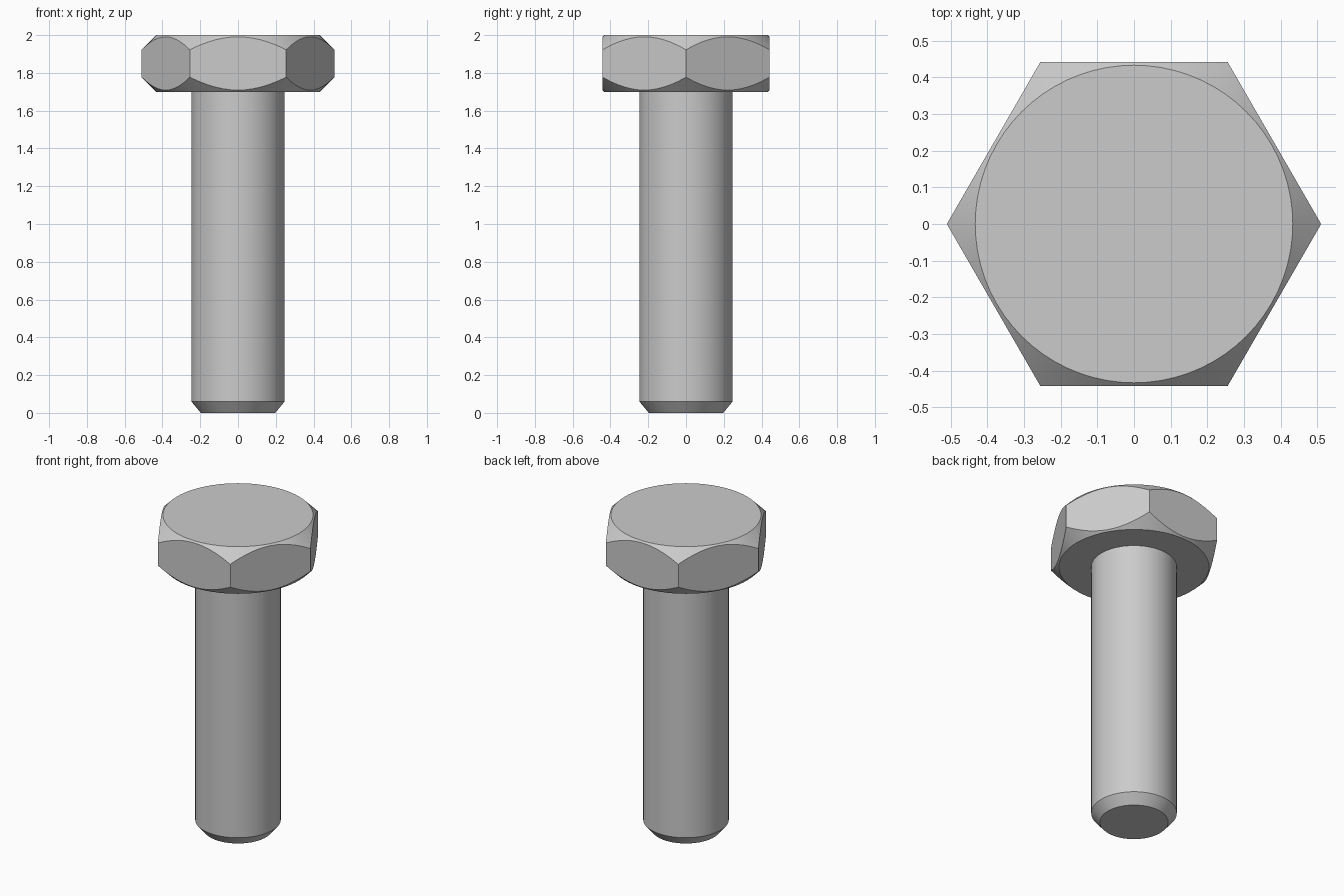
import bpy, bmesh
from math import cos, sin, pi, radians

if "Cube" in bpy.data.objects:
    bpy.data.objects.remove(bpy.data.objects["Cube"])

N = 12                      # segments per hex side
SEG = 6 * N
APOTHEM = 0.442             # half the width across flats
FACE_R = 0.433              # flat circle on both sides of the head
Z_LOW, Z_TOP = 1.70, 2.0

bm = bmesh.new()


def ring(radius, height):
    """Closed ring of vertices; radius and height depend on the angle or radius."""
    verts = []
    for i in range(SEG):
        a = 2 * pi * i / SEG
        r = radius(a)
        verts.append(bm.verts.new((r * cos(a), r * sin(a), height(r))))
    return verts


def circle(r, z):
    return ring(lambda a: r, lambda r: z)


def hexagon(a):
    return APOTHEM / cos(a % (pi / 3) - pi / 6)


def bridge(low, high):
    for i in range(SEG):
        j = (i + 1) % SEG
        bm.faces.new((low[i], low[j], high[j], high[i]))


# Shank with chamfered tip
tip = circle(0.197, 0)
chamfer = circle(0.247, 0.06)
neck = circle(0.247, Z_LOW)
bm.faces.new(tip[::-1])
bridge(tip, chamfer)
bridge(chamfer, neck)

# Underside of the head and its conical corner cut
under = circle(FACE_R, Z_LOW)
hex_low = ring(hexagon, lambda r: Z_LOW + (r - FACE_R))
bridge(neck, under)
bridge(under, hex_low)

# Six flats, each a single face bounded by the conical arcs
hex_high = ring(hexagon, lambda r: Z_TOP - (r - FACE_R))
for s in range(6):
    idx = [(s * N + k) % SEG for k in range(N + 1)]
    bm.faces.new([hex_low[i] for i in idx] + [hex_high[i] for i in reversed(idx)])

# Upper corner cut and top face
top = circle(FACE_R, Z_TOP)
bridge(hex_high, top)
bm.faces.new(top)

mesh = bpy.data.meshes.new("hex_bolt")
bm.normal_update()
bm.to_mesh(mesh)
bm.free()
bolt = bpy.data.objects.new("hex_bolt", mesh)
bpy.context.collection.objects.link(bolt)
bpy.context.view_layer.objects.active = bolt
bolt.select_set(True)
bpy.ops.object.shade_smooth_by_angle(angle=radians(30))
